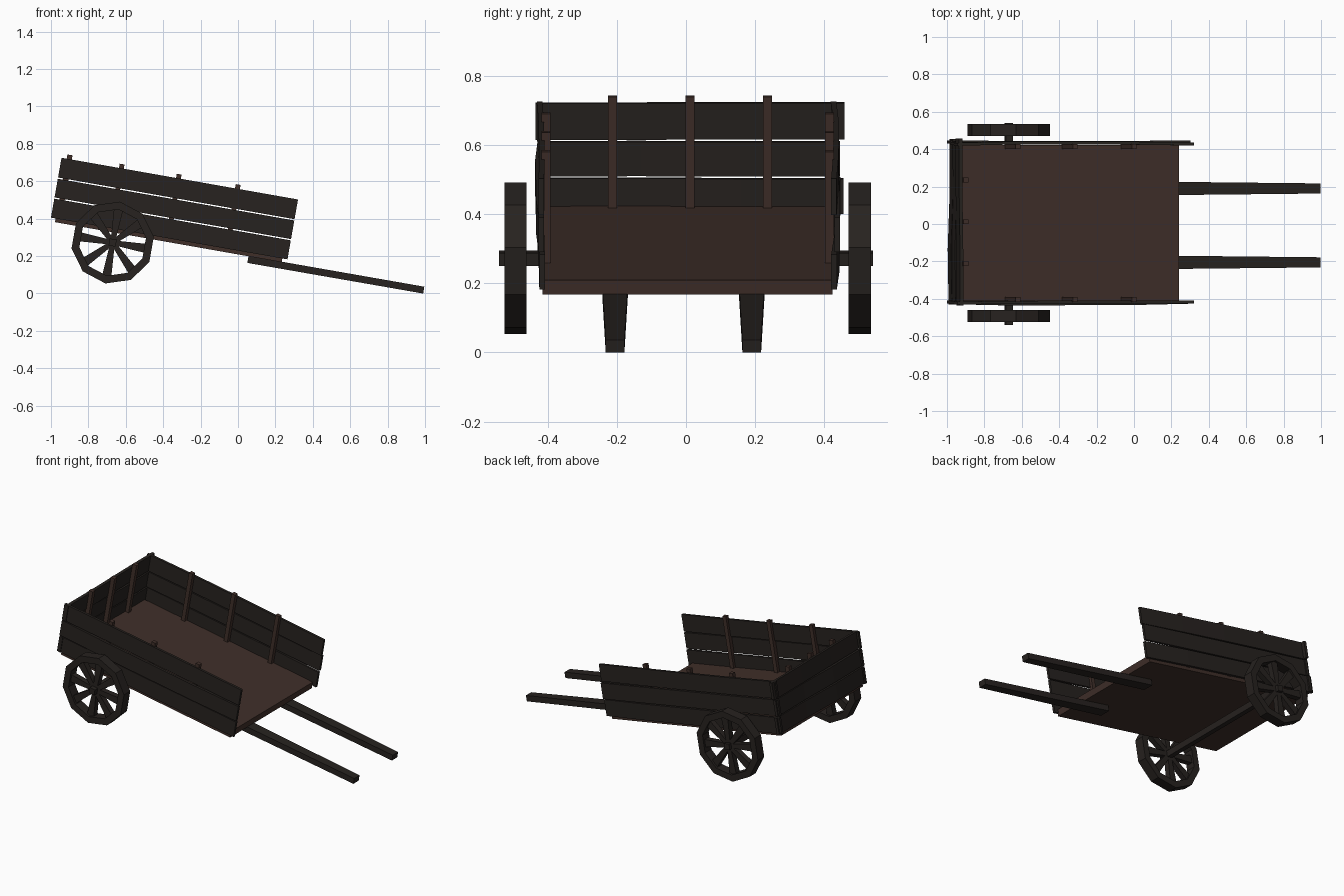
import bpy, bmesh, math, random
from mathutils import Matrix, Vector

if "Cube" in bpy.data.objects:
    bpy.data.objects.remove(bpy.data.objects["Cube"])

random.seed(4)
# Cart frame: s runs along the bed, t is normal to it, tipped 10 degrees forward
FRAME = Matrix.Translation((-1.0, 0, 0.405)) @ Matrix.Rotation(math.radians(10), 4, 'Y')


def material(name, rgb):
    m = bpy.data.materials.new(name)
    m.diffuse_color = (*rgb, 1)
    m.use_nodes = True
    m.node_tree.nodes["Principled BSDF"].inputs["Base Color"].default_value = m.diffuse_color
    return m


DARK = material("dark_wood", (0.020, 0.016, 0.014))
BROWN = material("brown_wood", (0.050, 0.028, 0.022))


def loft(name, sections, mat, closed=False, matrix=FRAME):
    """Join four-point sections into a solid bar, or a ring if closed."""
    bm = bmesh.new()
    rows = [[bm.verts.new(p) for p in sec] for sec in sections]
    n = len(rows)
    for i in range(n if closed else n - 1):
        a, b = rows[i], rows[(i + 1) % n]
        for k in range(4):
            bm.faces.new((a[k], a[(k + 1) % 4], b[(k + 1) % 4], b[k]))
    if not closed:
        bm.faces.new(rows[0])
        bm.faces.new(rows[-1])
    bmesh.ops.recalc_face_normals(bm, faces=bm.faces)
    me = bpy.data.meshes.new(name)
    bm.to_mesh(me)
    bm.free()
    me.materials.append(mat)
    ob = bpy.data.objects.new(name, me)
    bpy.context.collection.objects.link(ob)
    ob.matrix_world = matrix
    return ob


def rect_x(s, y0, y1, t0, t1):
    return [(s, y0, t0), (s, y1, t0), (s, y1, t1), (s, y0, t1)]


def rect_y(y, s0, s1, t0, t1):
    return [(s0, y, t0), (s1, y, t0), (s1, y, t1), (s0, y, t1)]


def box(name, s, y, t, mat):
    return loft(name, [rect_x(v, *y, *t) for v in s], mat)


# Bed
box("floor", (0.025, 1.256), (-0.415, 0.423), (-0.02, 0.022), BROWN)

# Slightly bowed planks, three per wall
ROWS = [(0.0, 0.103), (0.11, 0.211), (0.218, 0.325)]
for side, label in ((-1, "right"), (1, "left")):
    for r, (t0, t1) in enumerate(ROWS):
        secs = []
        for i in range(5):
            y = 0.005 + side * (0.427 + random.uniform(-0.007, 0.007))
            secs.append(rect_x(1.284 * i / 4, y - 0.008, y + 0.008, t0, t1))
        loft(f"{label}_plank_{r + 1}", secs, DARK)
    # Side stakes inside the planks
    for k, s in enumerate((0.325, 0.635, 0.955)):
        y = sorted((0.005 + side * 0.396, 0.005 + side * 0.422))
        box(f"{label}_stake_{k + 1}", (s - 0.013, s + 0.013), y, (0.0, 0.348), BROWN)

for r, (t0, t1) in enumerate(ROWS):
    y0, y1 = ((-0.43, 0.455), (-0.42, 0.445), (-0.435, 0.458))[r]
    secs = []
    for i in range(4):
        s = 0.018 + random.uniform(-0.006, 0.006)
        secs.append(rect_y(y0 + (y1 - y0) * i / 3, s - 0.009, s + 0.009, t0, t1))
    loft(f"back_plank_{r + 1}", secs, DARK)
for k, y in enumerate((-0.212, 0.012, 0.236)):
    box(f"back_stake_{k + 1}", (0.028, 0.056), (y - 0.013, y + 0.013), (0.0, 0.348), BROWN)

# Tapered pulling shafts
for y, label in ((-0.205, "right"), (0.19, "left")):
    loft(f"{label}_shaft", [rect_x(1.076, y - 0.037, y + 0.037, -0.056, -0.018),
                            rect_x(2.03, y - 0.027, y + 0.027, -0.054, -0.017)], DARK)

# Axle and wheels
HUB = (0.348, 0.0, -0.074)
WHEEL = FRAME @ Matrix.Translation(HUB)
loft("axle", [rect_y(y, -0.019, 0.019, -0.019, 0.019) for y in (-0.54, 0.54)], DARK, matrix=WHEEL)
for y, label in ((-0.493, "right"), (0.502, "left")):
    ring = []
    for i in range(10):
        a = math.radians(18 + 36 * i)
        c, s = math.cos(a), math.sin(a)
        ring.append([(r * c, y + h, r * s) for r, h in
                     ((0.18, -0.032), (0.222, -0.032), (0.222, 0.032), (0.18, 0.032))])
    loft(f"{label}_wheel_rim", ring, DARK, closed=True, matrix=WHEEL)
    # Spokes flare towards the rim
    for i in range(8):
        turn = WHEEL @ Matrix.Rotation(math.radians(45 * i), 4, 'Y')
        loft(f"{label}_spoke_{i + 1}",
             [rect_x(r, y - 0.018, y + 0.018, -w, w) for r, w in ((0.0, 0.012), (0.187, 0.025))],
             DARK, matrix=turn)
